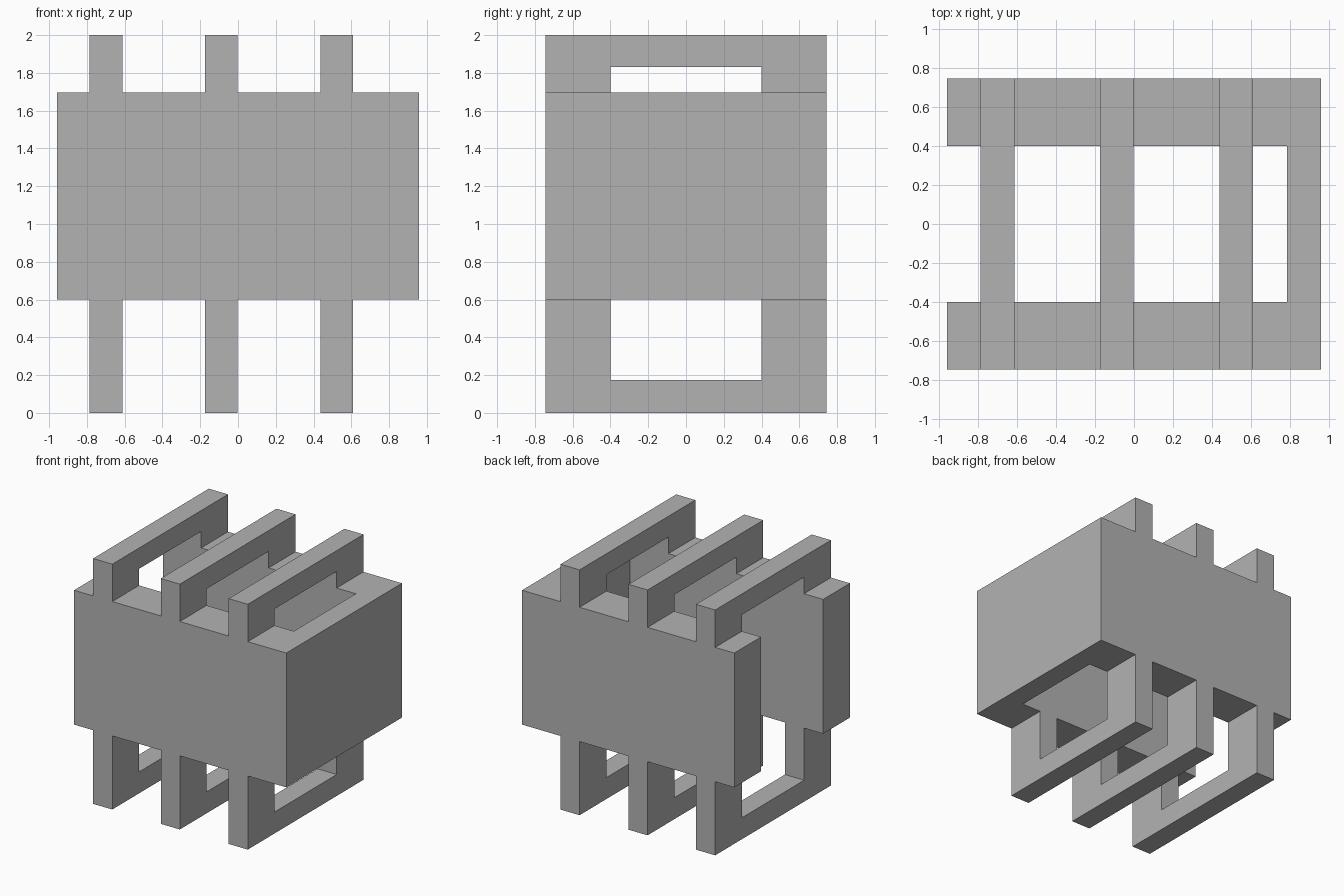
import bpy
import bmesh
from mathutils import Vector

default_cube = bpy.data.objects.get("Cube")
if default_cube:
    bpy.data.objects.remove(default_cube, do_unlink=True)

# Main dimensions
HALF_X, HALF_Y, INNER_Y = 0.957, 0.745, 0.40
WALL_X = 0.783
BODY_BOTTOM, BODY_TOP, TOP = 0.60, 1.695, 2.0
LOWER_BAR, UPPER_BAR = 0.175, 1.83
FRAMES = {"right": (-0.785, -0.612), "middle": (-0.175, -0.003), "left": (0.438, 0.61)}

grey = bpy.data.materials.new("plain grey")
grey.use_nodes = True
colour = (0.45, 0.45, 0.45, 1)
grey.diffuse_color = colour
grey.node_tree.nodes["Principled BSDF"].inputs["Base Color"].default_value = colour


def extrude_profile(name, points, offset, open_at=None):
    """Extrude a closed outline; leave out faces lying on the height open_at."""
    bm = bmesh.new()
    face = bm.faces.new([bm.verts.new(p) for p in points])
    result = bmesh.ops.extrude_face_region(bm, geom=[face], use_keep_orig=True)
    moved = [g for g in result["geom"] if isinstance(g, bmesh.types.BMVert)]
    bmesh.ops.translate(bm, verts=moved, vec=Vector(offset))
    bmesh.ops.recalc_face_normals(bm, faces=bm.faces[:])
    if open_at is not None:
        feet = [f for f in bm.faces if all(abs(v.co.z - open_at) < 1e-5 for v in f.verts)]
        bmesh.ops.delete(bm, geom=feet, context="FACES_ONLY")
    mesh = bpy.data.meshes.new(name)
    bm.to_mesh(mesh)
    bm.free()
    mesh.materials.append(grey)
    obj = bpy.data.objects.new(name, mesh)
    bpy.context.collection.objects.link(obj)
    return obj


def channel(near, far, depth_end, depth_inner):
    """U outline: (along, across) pairs, opening towards the near side."""
    return [(near, -HALF_Y), (far, -HALF_Y), (far, HALF_Y), (near, HALF_Y),
            (near, depth_end), (depth_inner, depth_end),
            (depth_inner, -depth_end), (near, -depth_end)]


# Body: U-shaped wall, open towards the right
outline = [(x, y, BODY_BOTTOM) for x, y in channel(-HALF_X, HALF_X, INNER_Y, WALL_X)]
extrude_profile("body_wall", outline, (0, 0, BODY_TOP - BODY_BOTTOM))

# Frames: a handle above and a hanging leg loop below at each position
for side, (x0, x1) in FRAMES.items():
    for part, near, far, inner in (("upper_handle", BODY_TOP, TOP, UPPER_BAR),
                                   ("lower_leg_loop", BODY_BOTTOM, 0, LOWER_BAR)):
        outline = [(x0, y, z) for z, y in channel(near, far, INNER_Y, inner)]
        extrude_profile(f"{side}_{part}", outline, (x1 - x0, 0, 0), open_at=near)
